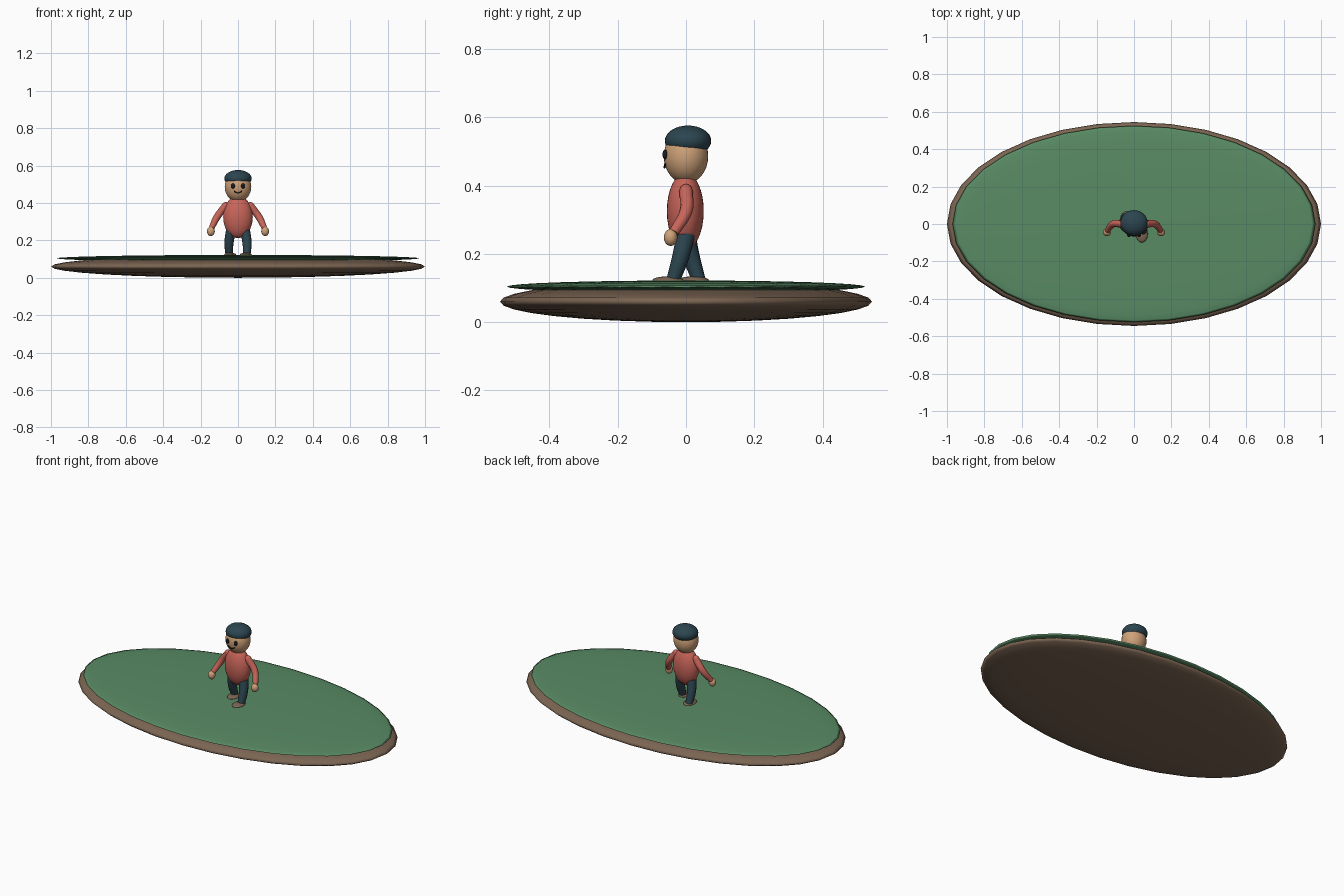
import bpy
import math
from mathutils import Vector

if "Cube" in bpy.data.objects:
    bpy.data.objects.remove(bpy.data.objects["Cube"])


def material(name, rgb):
    m = bpy.data.materials.new(name)
    m.diffuse_color = (*rgb, 1.0)
    m.use_nodes = True
    m.node_tree.nodes["Principled BSDF"].inputs["Base Color"].default_value = m.diffuse_color
    return m


GRASS = material("grass green", (0.10, 0.26, 0.13))
EARTH = material("earth brown", (0.20, 0.13, 0.085))
SKIN = material("skin tan", (0.62, 0.36, 0.19))
SHIRT = material("shirt red", (0.58, 0.13, 0.10))
NAVY = material("dark teal", (0.025, 0.060, 0.080))
BLACK = material("near black", (0.010, 0.011, 0.013))


def ellipsoid(name, centre, radii, mat, segments=32, rings=16):
    bpy.ops.mesh.primitive_uv_sphere_add(segments=segments, ring_count=rings,
                                         radius=1, location=centre)
    ob = bpy.context.object
    ob.name = name
    ob.scale = radii
    bpy.ops.object.transform_apply(location=False, rotation=False, scale=True)
    bpy.ops.object.shade_smooth()
    ob.data.materials.append(mat)
    return ob


def tube(name, points, radii, mat, resolution=6):
    """Round limb swept along a smooth path."""
    cu = bpy.data.curves.new(name, 'CURVE')
    cu.dimensions = '3D'
    cu.bevel_depth = 1.0
    cu.bevel_resolution = 4
    cu.resolution_u = resolution
    cu.use_fill_caps = True
    sp = cu.splines.new('BEZIER')
    sp.bezier_points.add(len(points) - 1)
    for bp, p, r in zip(sp.bezier_points, points, radii):
        bp.co = Vector(p)
        bp.radius = r
        bp.handle_left_type = bp.handle_right_type = 'AUTO'
    ob = bpy.data.objects.new(name, cu)
    bpy.context.collection.objects.link(ob)
    bpy.ops.object.select_all(action='DESELECT')
    ob.select_set(True)
    bpy.context.view_layer.objects.active = ob
    bpy.ops.object.convert(target='MESH')
    ob = bpy.context.object
    ob.name = name
    ob.data.materials.clear()
    ob.data.materials.append(mat)
    bpy.ops.object.shade_smooth_by_angle(angle=math.radians(50))
    return ob


# Oval ground: earth slab with a thinner grass layer on top
ellipsoid("earth_base", (0, 0, 0.06), (1.0, 0.545, 0.06), EARTH)
ellipsoid("grass_top", (0, 0, 0.104), (0.97, 0.525, 0.018), GRASS)

# Torso, head and cap
ellipsoid("torso", (0, -0.002, 0.325), (0.079, 0.054, 0.113), SHIRT)
ellipsoid("head", (0, 0, 0.486), (0.071, 0.065, 0.080), SKIN)
ellipsoid("cap", (0, 0.006, 0.531), (0.073, 0.068, 0.045), NAVY)

# Face
for side, label in ((-1, "left"), (1, "right")):
    ellipsoid(label + "_eye", (side * 0.027, -0.061, 0.491),
              (0.011, 0.008, 0.014), BLACK, 16, 8)
tube("mouth", [(-0.022, -0.061, 0.463), (0, -0.063, 0.453), (0.022, -0.061, 0.463)],
     [0.003] * 3, BLACK)

# Arms, hands, legs and shoes; the legs are in mid stride
for side, label in ((-1, "left"), (1, "right")):
    shoulder = (side * 0.066, 0, 0.385)
    tube(label + "_arm",
         [shoulder, (side * 0.112, 0.0, 0.325), (side * 0.143, -0.036, 0.262)],
         [0.020, 0.019, 0.015], SHIRT)
    ellipsoid(label + "_shoulder", shoulder, (0.021, 0.019, 0.020), SHIRT, 16, 8)
    ellipsoid(label + "_hand", (side * 0.145, -0.045, 0.248),
              (0.021, 0.020, 0.025), SKIN, 20, 10)
    stride = -side
    tube(label + "_leg",
         [(side * 0.036, 0, 0.258), (side * 0.048, stride * 0.016, 0.190),
          (side * 0.047, stride * 0.038, 0.122)],
         [0.028, 0.025, 0.020], NAVY)
    ellipsoid(label + "_shoe", (side * 0.042, -0.016 + stride * 0.037, 0.123),
              (0.032, 0.046, 0.011), EARTH, 20, 10)
